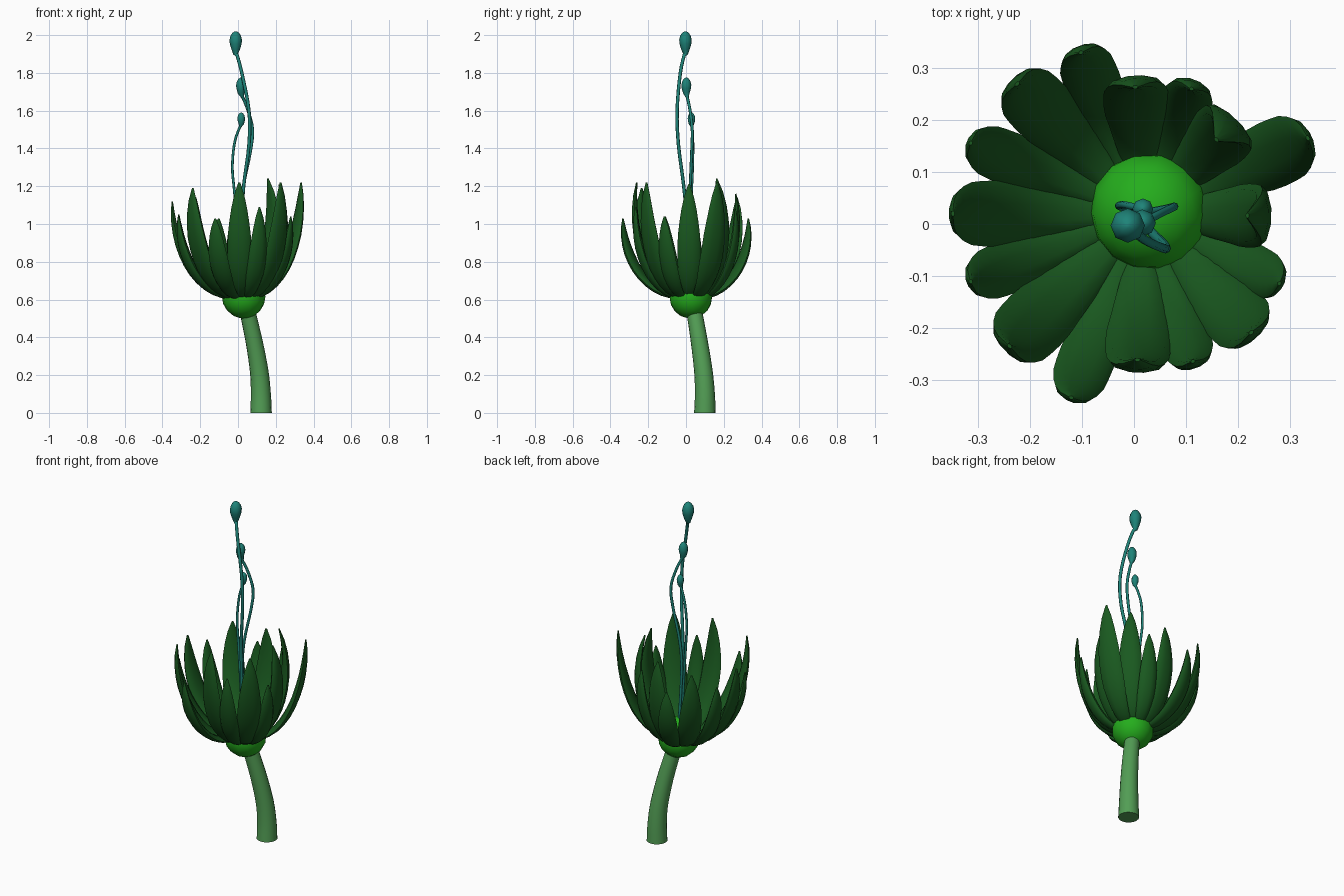
import bpy, bmesh, math
from mathutils import Vector

if "Cube" in bpy.data.objects:
    bpy.data.objects.remove(bpy.data.objects["Cube"])


def material(name, rgb):
    m = bpy.data.materials.new(name)
    m.diffuse_color = (*rgb, 1)
    m.use_nodes = True
    m.node_tree.nodes["Principled BSDF"].inputs["Base Color"].default_value = m.diffuse_color
    return m


STEM = material("stem_green", (0.085, 0.34, 0.09))
BASE = material("bright_green", (0.018, 0.42, 0.012))
PETAL = material("dark_green", (0.01, 0.10, 0.014))
TEAL = material("teal", (0.013, 0.23, 0.19))


def lerp_table(table, t):
    for (a, u), (b, v) in zip(table, table[1:]):
        if t <= b:
            return u + (v - u) * (t - a) / (b - a)
    return table[-1][1]


def spline(pts, n):
    p = [Vector(q) for q in pts]
    p = [2 * p[0] - p[1]] + p + [2 * p[-1] - p[-2]]
    out = []
    for i in range(1, len(p) - 2):
        a, b, c, d = p[i - 1:i + 3]
        for k in range(n):
            t = k / n
            out.append(0.5 * (2 * b + (c - a) * t + (2 * a - 5 * b + 4 * c - d) * t * t
                              + (3 * b - a - 3 * c + d) * t ** 3))
    return out + [p[-2]]


def sweep(name, path, radii, mat, side=Vector((1, 0, 0)), sides=10):
    """Loft elliptical rings (half width, half thickness) along a path."""
    bm = bmesh.new()
    rings = []
    for i, p in enumerate(path):
        t = (path[min(i + 1, len(path) - 1)] - path[max(i - 1, 0)]).normalized()
        n = t.cross(side).normalized()
        s = n.cross(t)
        w, h = radii[i]
        rings.append([bm.verts.new(p + s * w * math.cos(a) + n * h * math.sin(a))
                      for a in (2 * math.pi * k / sides for k in range(sides))])
    for r, q in zip(rings, rings[1:]):
        for k in range(sides):
            j = (k + 1) % sides
            bm.faces.new((r[k], r[j], q[j], q[k]))
    bm.faces.new(rings[0][::-1])
    bm.faces.new(rings[-1])
    bmesh.ops.recalc_face_normals(bm, faces=bm.faces)
    me = bpy.data.meshes.new(name)
    bm.to_mesh(me)
    bm.free()
    me.materials.append(mat)
    ob = bpy.data.objects.new(name, me)
    bpy.context.collection.objects.link(ob)
    smooth(ob)
    return ob


def smooth(ob):
    bpy.ops.object.select_all(action='DESELECT')
    ob.select_set(True)
    bpy.context.view_layer.objects.active = ob
    bpy.ops.object.shade_smooth_by_angle(angle=math.radians(50))


# Curved stem
path = spline([(.122, .1, 0), (.121, .1, .1), (.112, .092, .22), (.085, .07, .38), (.045, .04, .56)], 4)
sweep("stem", path, [(.057 - .016 * i / 16,) * 2 for i in range(17)], STEM, sides=16)

# Rounded flower base
bpy.ops.mesh.primitive_uv_sphere_add(segments=14, ring_count=9, radius=.115,
                                     location=(.03, .025, .615), rotation=(.15, -.2, .2))
ob = bpy.context.object
ob.name = "flower_base"
ob.data.materials.append(BASE)
smooth(ob)

# Petals: outermost x, y, tip height, inward lean of the tip, half width
CENTRE = Vector((.02, .02, .61))
WIDTH = [(0, .35), (.2, .7), (.45, 1), (.65, .97), (.8, .75), (.92, .42), (1, .08)]
petals = [
    (-.11, .35, 1.03, .01, .055), (-.24, .285, 1.14, .01, .064),
    (-.325, .16, 1.05, .0, .052), (-.36, .02, 1.12, .0, .064),
    (-.325, -.115, 1.04, .0, .052), (-.255, -.25, 1.19, .01, .068),
    (-.125, -.345, 1.03, .0, .055), (.005, -.298, 1.22, .025, .064),
    (.12, -.285, 1.09, .01, .05), (.24, -.225, 1.22, .01, .066),
    (.29, -.12, 1.04, .0, .05), (.275, .015, 1.21, .045, .062),
    (.345, .17, 1.22, .0, .066), (.205, .21, 1.24, .055, .064),
    (.12, .285, 1.08, .015, .05), (.0, .295, 1.16, .02, .064)]
for i, (x, y, z, lean, w) in enumerate(petals):
    d = Vector((x - CENTRE.x, y - CENTRE.y, 0))
    R = d.length - .012
    d.normalize()
    h = z - CENTRE.z
    ctrl = [(.06, 0), (.7 * R, .04 * h), (R + .8 * lean, .55 * h), (R - lean, h)]
    path, radii = [], []
    for k in range(13):
        t = k / 12
        b = [(1 - t) ** 3, 3 * t * (1 - t) ** 2, 3 * t * t * (1 - t), t ** 3]
        r, up = (sum(c[j] * f for c, f in zip(ctrl, b)) for j in (0, 1))
        path.append(CENTRE + d * r + Vector((0, 0, up)))
        f = lerp_table(WIDTH, t)
        radii.append((w * f, .02 * f + .002))
    sweep(f"petal_{i + 1}", path, radii, PETAL, Vector((-d.y, d.x, 0)))

# Stamens: thin curved filaments ending in teardrop heads
stamens = [
    ([(.02, .01, .68), (.02, .005, 1), (.03, -.012, 1.2), (.058, -.04, 1.42), (.058, -.047, 1.6),
      (.02, -.03, 1.8), (-.012, -.003, 1.92)], .009, .033, .1),
    ([(.03, .025, .68), (.015, .02, 1), (.025, .022, 1.18), (.065, .03, 1.38), (.077, .033, 1.5),
      (.05, .02, 1.61), (.016, .002, 1.69)], .008, .026, .085),
    ([(.01, .03, .68), (-.005, .025, 1), (-.02, .03, 1.18), (-.03, .035, 1.3), (-.02, .037, 1.42),
      (.0, .033, 1.49), (.017, .029, 1.525)], .007, .02, .065)]
HEAD = [(.0, .4), (.2, .68), (.45, .95), (.62, 1), (.8, .85), (.93, .55), (1, .15)]
for i, (pts, thin, r, length) in enumerate(stamens):
    path = spline(pts, 4)
    top = path[-1] - Vector((0, 0, .2 * length))
    path = path[:-1]
    radii = [(thin, thin)] * len(path)
    for t, f in HEAD:
        p = top + Vector((0, 0, 1.2 * length * t))
        if p.z > path[-1].z + .004:
            path.append(p)
            radii.append((r * f, r * f))
    sweep(f"stamen_{i + 1}", path, radii, TEAL, sides=8)
